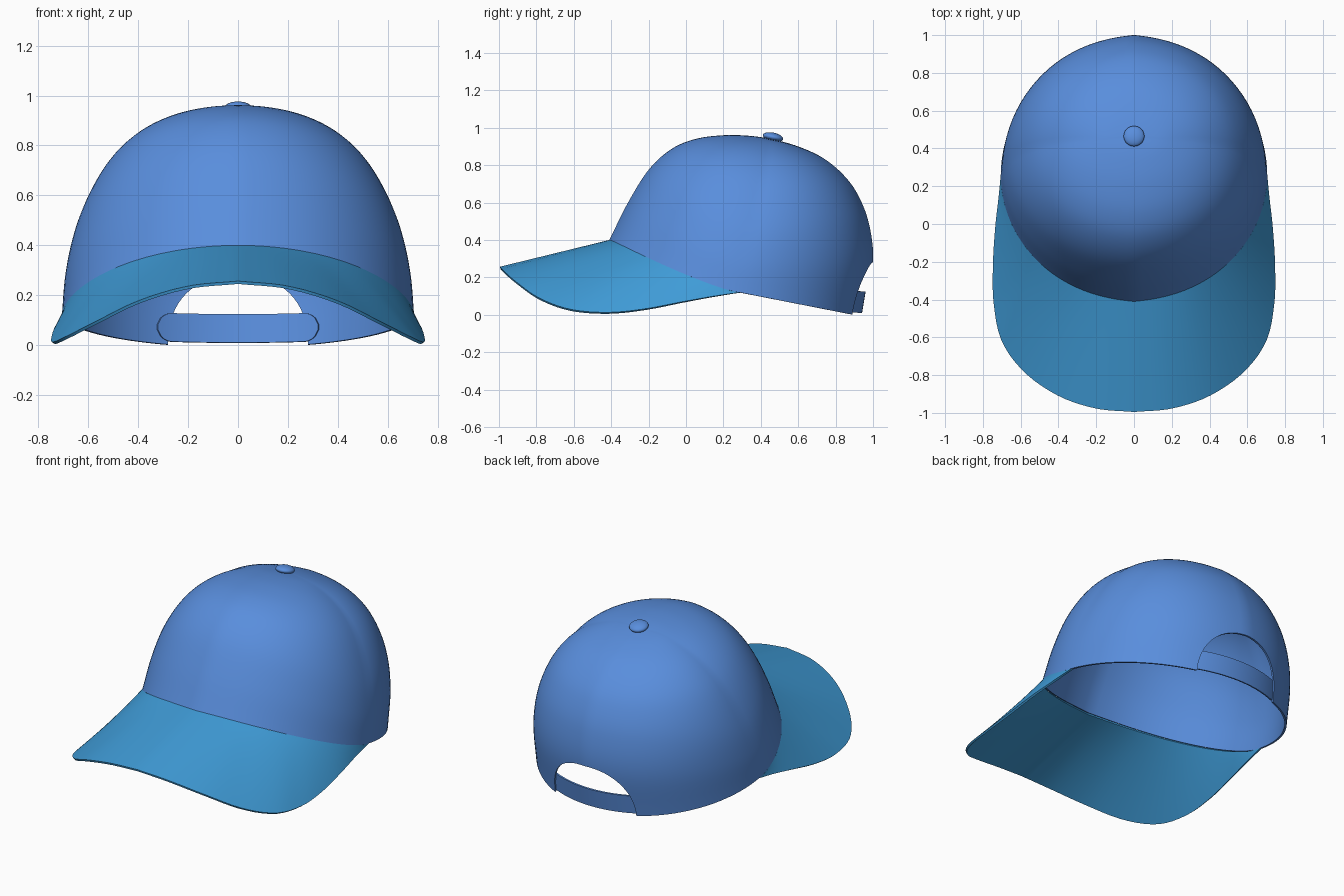
import bpy, bmesh, math
from mathutils import Vector

if "Cube" in bpy.data.objects:
    bpy.data.objects.remove(bpy.data.objects["Cube"])


def material(name, rgb):
    m = bpy.data.materials.new(name)
    m.diffuse_color = (*rgb, 1)
    m.use_nodes = True
    m.node_tree.nodes["Principled BSDF"].inputs["Base Color"].default_value = m.diffuse_color
    return m


CROWN = material("crown_blue", (0.10, 0.27, 0.72))
BRIM = material("brim_blue", (0.05, 0.33, 0.68))


def spline(pts, t):
    """Catmull-Rom point at t in 0..1."""
    pts = [Vector(p) for p in pts]
    n = len(pts) - 1
    i = min(int(t * n), n - 1)
    u = t * n - i
    b, c = pts[i], pts[i + 1]
    a = pts[i - 1] if i else 2 * b - c
    d = pts[i + 2] if i + 2 <= n else 2 * c - b
    return 0.5 * (2 * b + (c - a) * u + (2 * a - 5 * b + 4 * c - d) * u * u
                  + (3 * b - a - 3 * c + d) * u ** 3)


def sheet(name, rows, mat, thickness):
    """Grid of points turned into a thin solid."""
    bm = bmesh.new()
    g = [[bm.verts.new(p) for p in r] for r in rows]
    for r, s in zip(g, g[1:]):
        for i in range(len(r) - 1):
            bm.faces.new((r[i], s[i], s[i + 1], r[i + 1]))
    bmesh.ops.remove_doubles(bm, verts=bm.verts, dist=1e-5)
    me = bpy.data.meshes.new(name)
    bm.to_mesh(me)
    bm.free()
    ob = bpy.data.objects.new(name, me)
    bpy.context.collection.objects.link(ob)
    me.materials.append(mat)
    ob.modifiers.new("thickness", 'SOLIDIFY').thickness = thickness
    return ob


def finish(ob, angle=35):
    bpy.ops.object.select_all(action='DESELECT')
    ob.select_set(True)
    bpy.context.view_layer.objects.active = ob
    for m in list(ob.modifiers):
        bpy.ops.object.modifier_apply(modifier=m.name)
    bpy.ops.object.shade_smooth_by_angle(angle=math.radians(angle))


# Crown seam profiles from button to rim: front, back, side
FRONT = [(0, .465, .94), (0, .34, .957), (0, .2, .96), (0, .05, .94),
         (0, -.08, .885), (0, -.2, .775), (0, -.31, .60), (0, -.41, .40)]
BACK = [(0, .465, .94), (0, .6, .90), (0, .73, .84), (0, .84, .75),
        (0, .92, .64), (0, .98, .48), (0, 1.0, .27), (0, .955, -.01)]
SIDE = [(0, .465, .94), (.18, .455, .925), (.35, .44, .86), (.48, .42, .76),
        (.575, .39, .63), (.65, .35, .46), (.69, .305, .29), (.705, .26, .125)]


def crown_point(theta, t):
    c = math.cos(theta)
    s = spline(SIDE, t)
    e = spline(FRONT if c > 0 else BACK, t)
    w = abs(c)
    seam = math.asin(min(1, abs(math.sin(theta))))
    wy = w * .985 + .015 * math.exp(-seam / .15) * w
    wz = w ** (1.2 if c > 0 else 1.0)
    return Vector((s.x * math.sin(theta), s.y + (e.y - s.y) * wy,
                   s.z + (e.z - s.z) * wz))


# Crown
N, M = 96, 40
crown = sheet("crown", [[crown_point(2 * math.pi * i / N, j / M)
                         for i in range(N + 1)] for j in range(M + 1)], CROWN, .012)

# Arched opening at the back, cut with a prism
arch = [(.28, -.1)]
for k in range(33):
    a = math.pi * k / 32
    c, s = math.cos(a), abs(math.sin(a))
    arch.append((math.copysign(.28 * abs(c) ** .87, c), .28 * s ** .87))
arch.append((-.28, -.1))
bm = bmesh.new()
face = bm.faces.new([bm.verts.new((x, .6, z)) for x, z in arch])
ext = bmesh.ops.extrude_face_region(bm, geom=[face])
for v in ext["geom"]:
    if isinstance(v, bmesh.types.BMVert):
        v.co.y = 1.3
bmesh.ops.recalc_face_normals(bm, faces=bm.faces)
me = bpy.data.meshes.new("opening_cutter")
bm.to_mesh(me)
bm.free()
cutter = bpy.data.objects.new("opening_cutter", me)
bpy.context.collection.objects.link(cutter)
cutter.hide_render = True
cut = crown.modifiers.new("opening", 'BOOLEAN')
cut.operation, cut.solver, cut.object = 'DIFFERENCE', 'EXACT', cutter
finish(crown)
bpy.data.objects.remove(cutter)

# Brim: from the crown's front rim out to a curved edge
EDGE = [(0, -.995, .257), (.2, -.977, .237), (.4, -.91, .178), (.58, -.785, .09),
        (.70, -.62, .03), (.743, -.42, .013), (.747, -.22, .032),
        (.735, -.02, .07), (.716, .15, .1), (.703, .29, .12)]
rows = []
for j in range(17):
    row = []
    for i in range(-40, 41):
        t = abs(i) / 40
        inner = crown_point(t * math.pi / 2, 1)
        p = inner.lerp(spline(EDGE, t), j / 16)
        row.append((math.copysign(p.x, i), p.y, p.z))
    rows.append(row)
finish(sheet("brim", rows, BRIM, .012))

# Adjustment strap with rounded ends, inside the back rim
rows = []
for j in range(7):
    row = []
    for i in range(49):
        x = .325 - .65 * i / 48
        d = min(1, (.326 - abs(x)) / .06)
        z = .066 + .057 * math.sqrt(1 - (1 - d) ** 2) * (1 - j / 3)
        z += .06 * x * x
        y = .26 + (.68 + .02 * z / .12) * math.sqrt(1 - (x / .68) ** 2)
        row.append((x, y, z))
    rows.append(row)
finish(sheet("strap", rows, CROWN, .01))

# Button on top
bpy.ops.mesh.primitive_uv_sphere_add(segments=32, ring_count=16, radius=1,
                                     location=(0, .465, .95),
                                     rotation=(math.radians(-12), 0, 0))
button = bpy.context.object
button.name = "button"
button.scale = (.055, .055, .024)
button.data.materials.append(CROWN)
finish(button)
